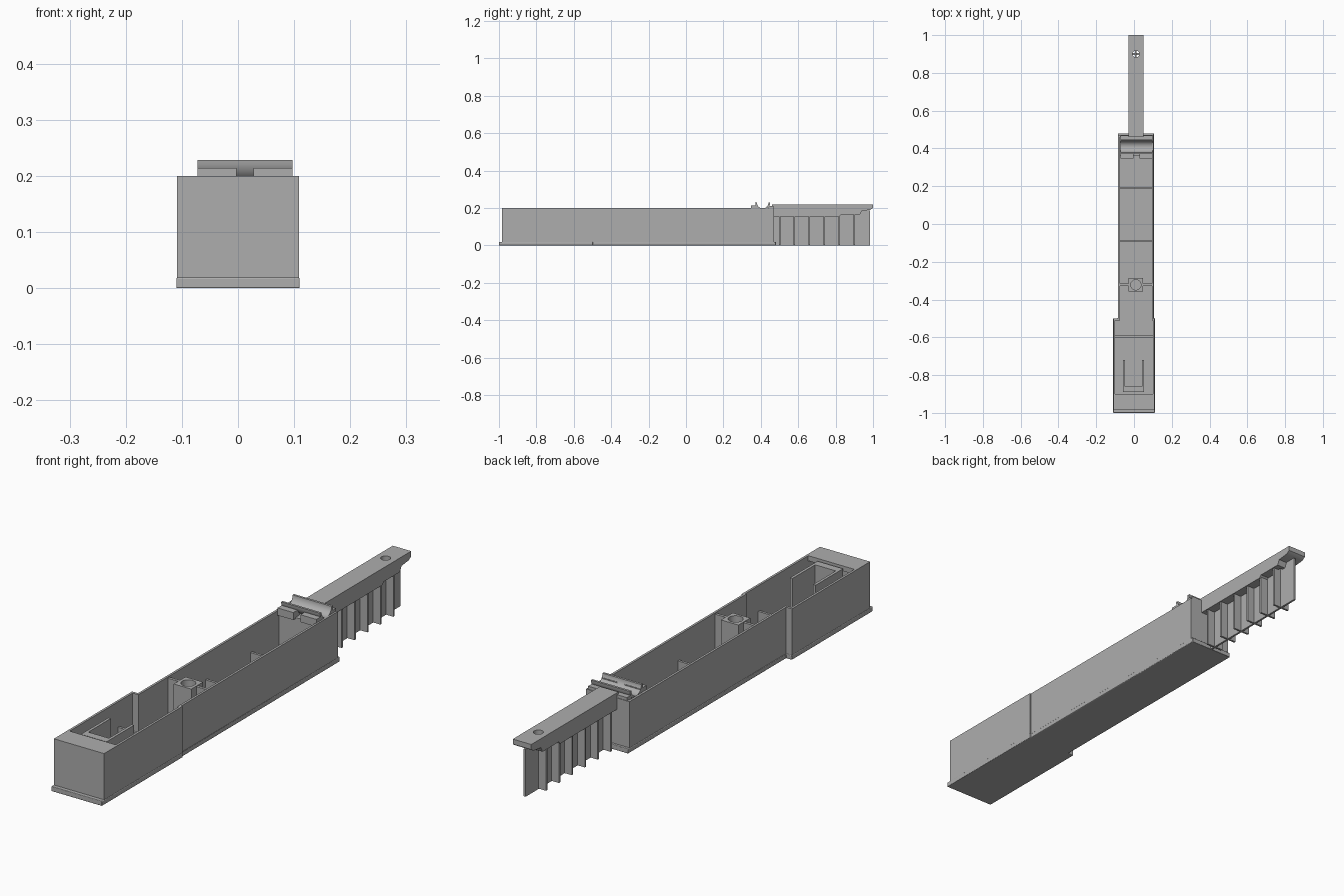
import bpy, bmesh, math

if "Cube" in bpy.data.objects:
    bpy.data.objects.remove(bpy.data.objects["Cube"])

grey = bpy.data.materials.new("plain grey")
grey.diffuse_color = (0.42, 0.42, 0.42, 1)
grey.use_nodes = True
grey.node_tree.nodes["Principled BSDF"].inputs["Base Color"].default_value = grey.diffuse_color
CX = 0.01  # centre line of the narrow part


def finish(name, bm):
    bmesh.ops.recalc_face_normals(bm, faces=bm.faces)
    me = bpy.data.meshes.new(name)
    bm.to_mesh(me)
    bm.free()
    me.materials.append(grey)
    ob = bpy.data.objects.new(name, me)
    bpy.context.collection.objects.link(ob)
    return ob


def prism(name, pts, axis, a, b):
    """Extrude a profile: axis 'x' takes (y, z) points, axis 'z' takes (x, y)."""
    bm = bmesh.new()
    put = (lambda p, t: (t, p[0], p[1])) if axis == 'x' else (lambda p, t: (p[0], p[1], t))
    lo = [bm.verts.new(put(p, a)) for p in pts]
    hi = [bm.verts.new(put(p, b)) for p in pts]
    n = len(pts)
    bm.faces.new(lo)
    bm.faces.new(hi)
    for i in range(n):
        j = (i + 1) % n
        bm.faces.new((lo[i], lo[j], hi[j], hi[i]))
    return finish(name, bm)


def box(name, x0, x1, y0, y1, z0, z1):
    return prism(name, [(x0, y0), (x1, y0), (x1, y1), (x0, y1)], 'z', z0, z1)


def smooth(ob):
    bpy.ops.object.select_all(action='DESELECT')
    ob.select_set(True)
    bpy.context.view_layer.objects.active = ob
    bpy.ops.object.shade_smooth_by_angle(angle=math.radians(35))


def drill(ob, x, y, r, z0, z1):
    pts = [(x + r * math.cos(i * math.tau / 32), y + r * math.sin(i * math.tau / 32)) for i in range(32)]
    cutter = prism("hole_cutter", pts, 'z', z0, z1)
    cutter.hide_render = True
    m = ob.modifiers.new("hole", 'BOOLEAN')
    m.operation = 'DIFFERENCE'
    m.solver = 'EXACT'
    m.object = cutter
    bpy.context.view_layer.objects.active = ob
    bpy.ops.object.modifier_apply(modifier=m.name)
    bpy.data.objects.remove(cutter)
    smooth(ob)


def outline(front, back, wide, left, right, step):
    return [(-wide, front), (wide, front), (wide, step), (right, step),
            (right, back), (left, back), (left, step), (-wide, step)]


# open trough body: outer wall, inner wall, floor and rim
outer = outline(-0.985, 0.47, 0.109, -0.084, 0.104, -0.5)
inner = outline(-0.975, 0.46, 0.100, -0.075, 0.095, -0.51)
bm = bmesh.new()
ring = lambda pts, z: [bm.verts.new((x, y, z)) for x, y in pts]
loops = [ring(outer, 0.005), ring(outer, 0.2), ring(inner, 0.2), ring(inner, 0.02)]
for a, b in zip(loops, loops[1:]):
    for i in range(8):
        j = (i + 1) % 8
        bm.faces.new((a[i], a[j], b[j], b[i]))
bm.faces.new(loops[0])
bm.faces.new(loops[-1])
finish("body_shell", bm)

# base plate with rounded lower edge, proud at front and back
base = prism("base_plate", outline(-1.0, 0.48, 0.11, -0.085, 0.105, -0.499), 'z', 0, 0.019)
bv = base.modifiers.new("round", 'BEVEL')
bv.width = 0.006
bv.segments = 3
smooth(base)

# front cover and U-shaped bracket
box("front_cover", -0.101, 0.101, -0.98, -0.9, 0.18, 0.2)
prism("u_bracket", [(-0.058, -0.89), (0.053, -0.89), (0.053, -0.72), (0.042, -0.72),
                    (0.042, -0.86), (-0.047, -0.86), (-0.047, -0.72), (-0.058, -0.72)],
      'z', 0.015, 0.195)

# low cross ribs inside the trough
for i, (y, x0, x1) in enumerate([(-0.595, -0.102, 0.102), (-0.09, -0.077, 0.097), (0.19, -0.077, 0.097)]):
    box(f"floor_rib_{i}", x0, x1, y - 0.005, y + 0.005, 0.015, 0.1)

# drilled boss with its partition walls
boss = box("boss", CX - 0.038, CX + 0.038, -0.358, -0.285, 0.015, 0.197)
drill(boss, CX, -0.322, 0.027, 0.05, 0.3)
box("partition_left", -0.077, CX - 0.037, -0.327, -0.316, 0.015, 0.195)
box("partition_right", CX + 0.037, 0.097, -0.327, -0.316, 0.015, 0.195)

# rear block with the round cradle and its stop blocks
box("rear_block", -0.076, 0.096, 0.36, 0.461, 0.015, 0.19)
box("stop_left", -0.072, -0.003, 0.347, 0.385, 0.185, 0.214)
box("stop_right", 0.028, 0.097, 0.347, 0.385, 0.185, 0.214)
box("cradle_back", -0.072, 0.097, 0.44, 0.468, 0.185, 0.212)
N = 16
arc = lambda r: [(0.41 + r * math.cos(math.pi * (1 + i / N)), 0.229 + r * math.sin(math.pi * (1 + i / N)))
                 for i in range(N + 1)]
smooth(prism("cradle", arc(0.04) + arc(0.031)[::-1], 'x', -0.072, 0.097))

# tail beam with screw hole
beam = prism("tail_beam", [(0.46, 0.155), (0.82, 0.155), (0.83, 0.165), (0.93, 0.165), (0.94, 0.185),
                           (0.985, 0.19), (1.0, 0.2), (1.0, 0.22), (0.46, 0.22)],
             'x', CX - 0.039, CX + 0.041)
drill(beam, CX, 0.9, 0.018, 0.1, 0.3)

# web and cross ribs under the beam
box("tail_web", CX - 0.004, CX + 0.004, 0.465, 0.985, 0, 0.186)
for i in range(6):
    y = 0.5 + 0.08 * i
    box(f"tail_rib_{i}", CX - 0.036, CX + 0.036, y - 0.004, y + 0.004, 0.001, 0.17)
